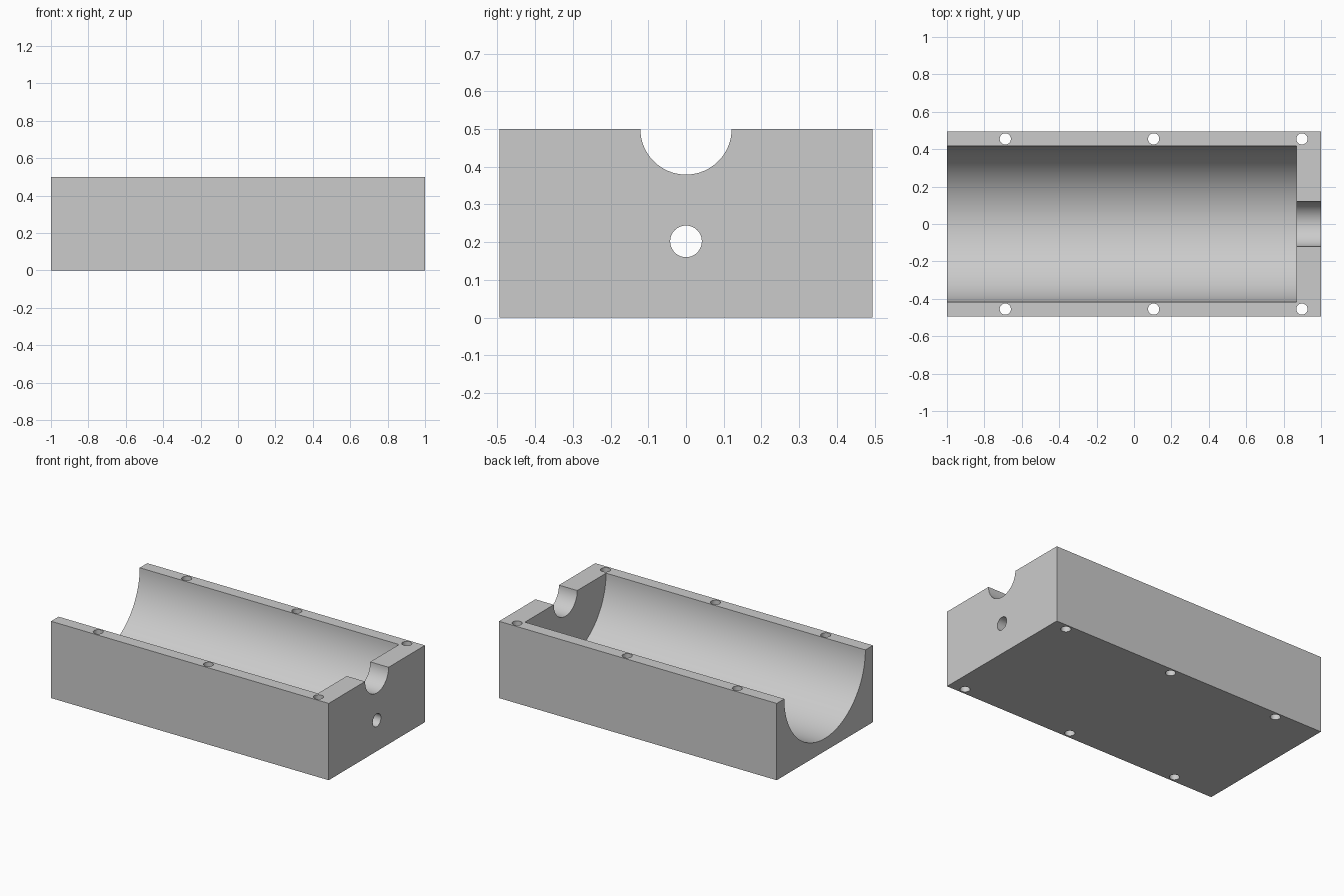
import bpy
import math

cube = bpy.data.objects.get("Cube")
if cube:
    bpy.data.objects.remove(cube, do_unlink=True)

grey = bpy.data.materials.new("plain grey")
grey.use_nodes = True
COLOUR = (0.6, 0.6, 0.6, 1)
grey.diffuse_color = COLOUR
grey.node_tree.nodes["Principled BSDF"].inputs["Base Color"].default_value = COLOUR

HEIGHT = 0.5

# Solid block
bpy.ops.mesh.primitive_cube_add(size=1, location=(0, 0, HEIGHT / 2))
block = bpy.context.object
block.name = "half_mould_block"
block.scale = (2, 0.99, HEIGHT)
bpy.ops.object.transform_apply(location=True, rotation=True, scale=True)
block.data.materials.append(grey)


def drill(name, radius, depth, location, along_x=True, sides=48):
    """Cut a cylinder out of the block along x or z."""
    turn = (0, math.pi / 2, 0) if along_x else (0, 0, 0)
    bpy.ops.mesh.primitive_cylinder_add(vertices=sides, radius=radius, depth=depth,
                                        location=location, rotation=turn)
    cutter = bpy.context.object
    cutter.name = name
    cutter.data.materials.append(grey)
    cut = block.modifiers.new(name, "BOOLEAN")
    cut.operation = "DIFFERENCE"
    cut.solver = "EXACT"
    cut.object = cutter
    bpy.context.view_layer.objects.active = block
    bpy.ops.object.modifier_apply(modifier=name)
    bpy.data.objects.remove(cutter, do_unlink=True)


# Main channel, open at the -x end and closed by the end wall
WALL_X = 0.868
OPEN_X = -1.2
drill("channel_cutter", 0.417, WALL_X - OPEN_X,
      ((WALL_X + OPEN_X) / 2, 0, HEIGHT), sides=128)

# Neck notch and round port through the end wall
drill("neck_cutter", 0.121, 0.6, (0.95, 0, HEIGHT), sides=64)
drill("port_cutter", 0.042, 0.5, (0.95, 0, 0.202))

# Vertical bolt holes along both rims
for x in (-0.688, 0.105, 0.898):
    for y in (-0.455, 0.455):
        drill("bolt_hole_cutter", 0.03, 1, (x, y, HEIGHT / 2), along_x=False, sides=32)

# Smooth bores, sharp block edges
block.select_set(True)
bpy.context.view_layer.objects.active = block
bpy.ops.object.shade_smooth_by_angle(angle=math.radians(30))
